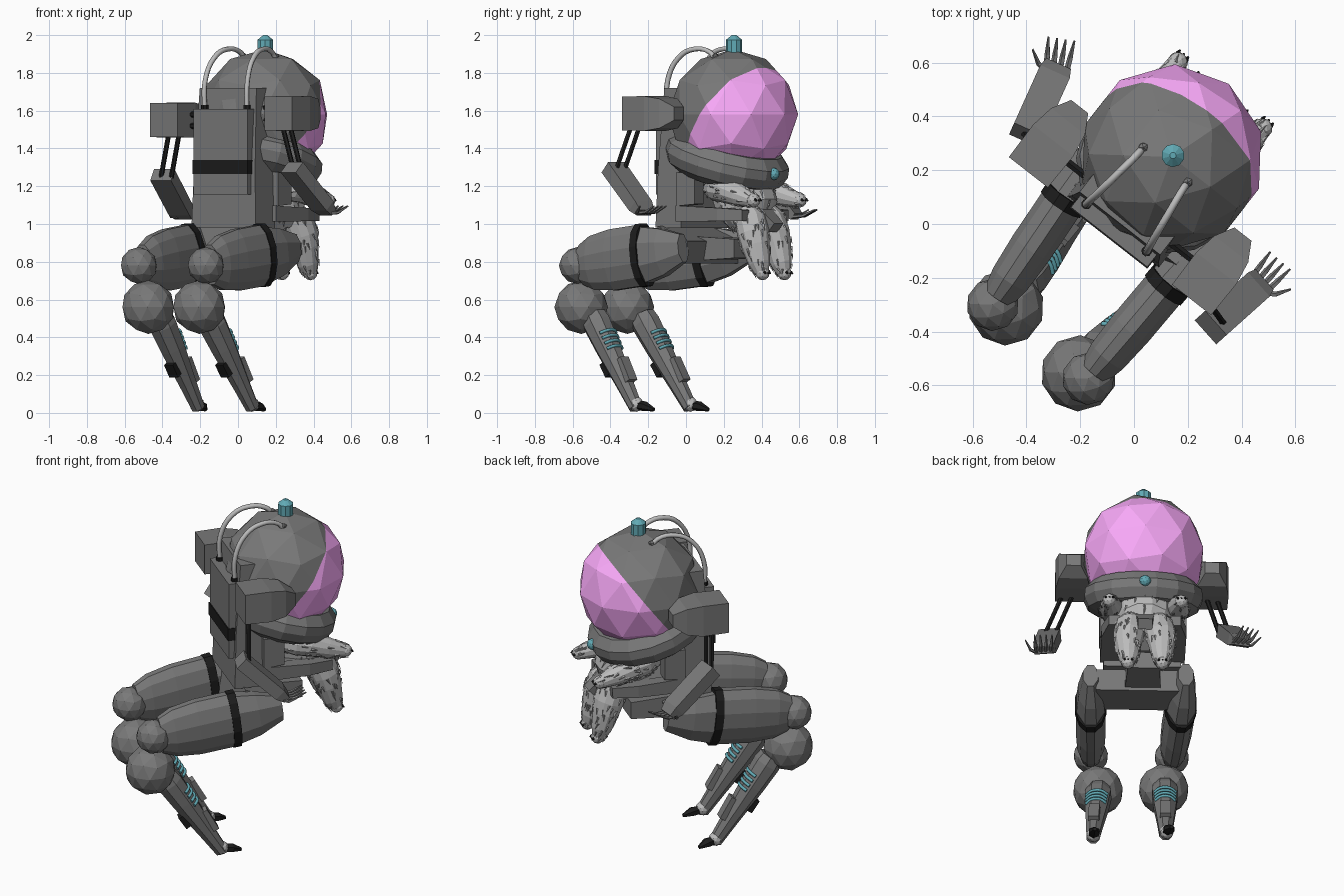
import bpy, bmesh, random
from math import sin, cos, pi, radians, sqrt
from mathutils import Vector as V, Matrix

if "Cube" in bpy.data.objects:
    bpy.data.objects.remove(bpy.data.objects["Cube"])

random.seed(4)
ROT = Matrix.Rotation(radians(-38), 4, 'Z')
R, F, Z = ROT @ V((1, 0, 0)), ROT @ V((0, 1, 0)), V((0, 0, 1))


def P(u, v, z):
    """body frame (right, forward, up) to world"""
    return V((-.034, .026, z)) + R * u + F * v


def material(name, r, g, b):
    m = bpy.data.materials.new(name)
    m.diffuse_color = (r, g, b, 1)
    m.use_nodes = True
    m.node_tree.nodes["Principled BSDF"].inputs["Base Color"].default_value = m.diffuse_color
    return m


GREY = material("dark_grey", .19, .19, .19)
BLACK = material("black", .012, .012, .012)
TEAL = material("teal", .12, .4, .46)
PINK = material("pink", .95, .4, .95)
FUR = material("fur", .5, .5, .5)
TUFT = material("fur_tips", .4, .4, .4)


def finish(name, bm, mat):
    bmesh.ops.recalc_face_normals(bm, faces=bm.faces)
    me = bpy.data.meshes.new(name)
    bm.to_mesh(me)
    bm.free()
    me.materials.append(mat)
    ob = bpy.data.objects.new(name, me)
    bpy.context.collection.objects.link(ob)
    return ob


def frame(a, b, side=None):
    axis = (b - a).normalized()
    side = side or axis.cross(Z).normalized()
    return axis, side, side.cross(axis).normalized()


def loft(name, secs, sides=4, mat=GREY, side=None):
    """skin sections (centre, half width, half height); 4 sides give a box"""
    axis, s, up = frame(secs[0][0], secs[-1][0], side)
    k = sqrt(2) if sides == 4 else 1
    bm, rings = bmesh.new(), []
    for c, w, h in secs:
        rings.append([bm.verts.new(c + s * (w * k * cos(2 * pi * (i + .5) / sides))
                                   + up * (h * k * sin(2 * pi * (i + .5) / sides)))
                      for i in range(sides)])
    for a, b in zip(rings, rings[1:]):
        for i in range(sides):
            j = (i + 1) % sides
            bm.faces.new((a[i], a[j], b[j], b[i]))
    bm.faces.new(rings[0])
    bm.faces.new(rings[-1])
    return finish(name, bm, mat)


def ball(name, c, r, mat=GREY, sub=2):
    bm = bmesh.new()
    bmesh.ops.create_icosphere(bm, subdivisions=sub, radius=r,
                               matrix=Matrix.Translation(c) @ ROT)
    return finish(name, bm, mat)


def hose(name, pts, r, mat):
    cu = bpy.data.curves.new(name, 'CURVE')
    cu.dimensions, cu.bevel_depth, cu.bevel_resolution = '3D', r, 1
    cu.resolution_u, cu.use_fill_caps = 4, True
    sp = cu.splines.new('BEZIER')
    sp.bezier_points.add(len(pts) - 1)
    for bp, p in zip(sp.bezier_points, pts):
        bp.co, bp.handle_left_type, bp.handle_right_type = p, 'AUTO', 'AUTO'
    cu.materials.append(mat)
    bpy.context.collection.objects.link(bpy.data.objects.new(name, cu))


# head dome and slanted visor: one faceted ball cut by a plane
HEAD = P(0, .283, 1.58)
for name, mat, front in (("head_dome", GREY, False), ("visor", PINK, True)):
    bm = bmesh.new()
    bmesh.ops.create_icosphere(bm, subdivisions=2, radius=.345,
                               matrix=Matrix.Translation(HEAD) @ ROT)
    n = F * .8 - Z * .6
    bmesh.ops.bisect_plane(bm, geom=bm.verts[:] + bm.edges[:] + bm.faces[:],
                           plane_co=HEAD + n * .025, plane_no=n,
                           clear_inner=front, clear_outer=not front)
    finish(name, bm, mat)

# tilted collar with its button, top knob
tilt = F * sin(radians(17)) + Z * cos(radians(17))
loft("collar", [(P(0, .24, 1.325) + tilt * h, r, r) for h, r in
                ((-.095, .24), (-.055, .31), (0, .335), (.05, .33), (.1, .28))], 16, side=R)
ball("collar_button", P(0, .555, 1.265), .033, TEAL)
loft("top_knob", [(P(0, .29, z), r, r) for z, r in
                  ((1.87, .043), (1.975, .043), (2.0, .012))], 10, TEAL, R)

# torso, backpack, hoses
loft("torso", [(P(0, .015, .98), .215, .085), (P(0, .015, 1.3), .205, .075),
               (P(0, .02, 1.72), .19, .05)], side=R)
loft("backpack", [(P(0, -.06, 1.155), .18, .035), (P(0, -.06, 1.61), .18, .035)], side=R)
loft("backpack_strap", [(P(0, -.06, 1.265), .184, .04), (P(0, -.06, 1.34), .184, .04)],
     mat=BLACK, side=R)
for s in (-1, 1):
    hose("air_hose", [P(s * u, v, z) for u, v, z in
                      ((.142, -.05, 1.6), (.142, -.045, 1.76), (.132, .02, 1.88),
                       (.12, .11, 1.925), (.107, .21, 1.91), (.105, .246, 1.87))], .014, FUR)
    ball("hose_end", P(s * .105, .246, 1.885), .02, GREY, 1)
    loft("hose_socket", [(P(s * .142, -.05, z), .02, .02) for z in (1.6, 1.63)], 8, BLACK, R)

# pelvis, seat support, seat rails and rests
loft("pelvis", [(P(.02, -.04, .89), .24, .1), (P(.02, .17, .85), .24, .06)])
loft("seat_support", [(P(0, .1, .87), .1, .065), (P(0, .36, .87), .09, .05)])
loft("seat_base", [(P(0, .08, 1.05), .18, .035), (P(0, .4, 1.05), .17, .035)])
loft("crotch_pad", [(P(0, .44, 1.1), .06, .03), (P(0, .57, .98), .04, .03)])
for s in (-1, 1):
    loft("side_rest", [(P(s * .2, .09, 1.185), .04, .09), (P(s * .2, .21, 1.185), .04, .08)])
    loft("seat_rail", [(P(s * .2, .08, 1.055), .035, .042), (P(s * .2, .36, 1.05), .035, .035),
                       (P(s * .17, .5, 1.045), .03, .03)], side=R)

# shoulders with joint rods
for s, z in ((-1, 1.55), (1, 1.585)):
    loft("shoulder", [(P(s * .385, v, z), w, h) for v, w, h in
                      ((-.09, .092, .09), (.06, .095, .092), (.15, .08, .078), (.22, .04, .035))])
    for dz in (-.03, .03):
        loft("shoulder_joint", [(P(s * .16, .03, z + dz), .016, .016),
                                (P(s * .32, .03, z + dz), .016, .016)], 6, BLACK)

# arms: shoulder, elbow, forearm start, wrist, hand direction (world space), thumb side
ARMS = (((-.335, .26, 1.5), (-.385, .33, 1.22), (-.4, .33, 1.26), (-.285, .585, 1.04), (.15, .98, .1), -1),
        ((.25, -.26, 1.54), (.315, -.35, 1.28), (.285, -.385, 1.3), (.475, -.215, 1.06), (.65, .75, .1), 1))
for *arm, ts in ARMS:
    sh, el, fa, wr, d = map(V, arm)
    side = frame(fa, wr)[1]
    for k in (-.03, .03):
        loft("upper_arm_rod", [(sh + side * k, .013, .013), (el + side * k, .013, .013)], 6, BLACK)
    loft("forearm", [(fa, .06, .038), (fa.lerp(wr, .85), .06, .035), (wr, .05, .02)])
    q = d.cross(Z).normalized()
    for i in range(4):
        b = wr - d * .02 + q * (i - 1.5) * .025
        e = d + q * (i - 1.5) * .06
        loft("finger", [(b, .012, .01), (b + e * .06, .011, .009),
                        (b + e * .125 + Z * .025, .004, .004)], 5, side=q)
    t = q * ts
    loft("thumb", [(wr + t * .03 - d * .03, .012, .01), (wr + t * .07, .01, .009),
                   (wr + t * .1 + d * .05 + Z * .03, .004, .004)], 5)

# legs: small knee ball, hip band, big knee ball, shin top, ankle, toe tip (world space)
LEGS = (((-.525, -.3, .78), (-.258, .095, .835), (-.475, -.31, .56),
         (-.4, -.21, .47), (-.225, .005, .06), (-.172, .12, .018)),
        ((-.17, -.575, .78), (.125, -.225, .835), (-.205, -.555, .56),
         (-.135, -.47, .47), (.06, -.28, .06), (.14, -.17, .018)))
for leg in LEGS:
    k1, band, k2, top, ank, toe = map(V, leg)
    ball("upper_knee", k1, .098)
    ball("lower_knee", k2, .142)
    along = lambda t: k1.lerp(band, t)
    loft("thigh", [(along(t), w, h) for t, w, h in
                   ((.08, .062, .11), (.25, .078, .148), (.55, .085, .168), (.97, .085, .168))], 12)
    loft("thigh_band", [(along(t), .09, .173) for t in (.95, 1.05)], 12, BLACK)
    loft("hip", [(along(t) + Z * dz, w, h) for t, w, h, dz in
                 ((1.04, .085, .16, 0), (1.3, .075, .135, 0), (1.6, .045, .08, .005))], 8)
    down = lambda t: top.lerp(ank, t)
    _, s, up = frame(top, ank)
    loft("shin", [(down(t), r, r) for t, r in
                  ((-.1, .07), (0, .078), (.3, .07), (.75, .05), (1.08, .038))], 8)
    loft("shin_plate", [(down(t) + up * o, .03, .022) for t, o in ((.52, .055), (.8, .045))])
    loft("calf_block", [(down(t) - up * .055, .03, .025) for t in (.42, .58)], mat=BLACK)
    for i in range(4):
        c, r = down(.17 + .065 * i), .073 - .002 * i
        hose("shin_ring", [c + s * r * cos(a) + up * r * sin(a)
                           for a in (.6, 1.1, pi / 2, pi - 1.1, pi - .6)], .009, TEAL)
    ball("ankle", ank.lerp(toe, .15) - Z * .008, .04, FUR, 2)
    loft("toe", [(ank.lerp(toe, .25) - Z * .01, .028, .026), (ank.lerp(toe, .6), .034, .026),
                 (toe, .012, .01)], 6, BLACK)

# furry rider: body, limbs, paws with claws, fur tufts
tufts = bmesh.new()


def furry(name, pts, count):
    """rounded fur limb through (u, v, z, radius) with tufts lying along it"""
    secs = [(P(u, v, z), r, r) for u, v, z, r in pts]
    loft(name, secs, 12, FUR)
    axis, s, up = frame(secs[0][0], secs[-1][0])
    for _ in range(count):
        i, t, a = random.randrange(len(secs) - 1), random.random(), random.uniform(0, 2 * pi)
        n = s * cos(a) + up * sin(a)
        (c0, r0, _w), (c1, r1, _h) = secs[i], secs[i + 1]
        at = lambda k: c0.lerp(c1, k) + n * ((r0 * (1 - k) + r1 * k) * .98)
        c, run = at(t), (at(1) - at(0)).normalized()
        q = n.cross(run).normalized() * .007
        b = [tufts.verts.new(c + o) for o in (q, -q, n * .008)]
        tip = tufts.verts.new(c + run * .04 + n * .006 + q * random.uniform(-1.5, 1.5))
        for j in range(3):
            tufts.faces.new((b[j], b[(j + 1) % 3], tip))


def paw(name, c, d):
    ball(name, c, .038, FUR)
    for i in (-1, 0, 1):
        b = c + R * i * .02 + d * .026 + Z * .005
        loft("claw", [(b, .009, .009), (b + d * .014 - Z * .008, .004, .004)], 5, BLACK)


furry("rider_body", [(0, .3, 1.28, .1), (0, .34, 1.2, .17), (0, .38, 1.08, .165),
                     (0, .4, .99, .1)], 80)
for s in (-1, 1):
    furry("rider_arm", [(s * .12, .22, 1.19, .045), (s * .16, .3, 1.19, .07), (s * .18, .38, 1.18, .07),
                        (s * .19, .48, 1.15, .058), (s * .2, .57, 1.125, .037)], 60)
    paw("rider_hand", P(s * .2, .575, 1.125), F)
    furry("rider_leg", [(s * .07, .42, 1.1, .055), (s * .08, .46, 1.03, .085), (s * .09, .49, .95, .085),
                        (s * .095, .51, .88, .075), (s * .095, .535, .79, .058), (s * .095, .55, .74, .037)], 70)
    paw("rider_foot", P(s * .095, .555, .74), F)
finish("fur_tufts", tufts, TUFT)
